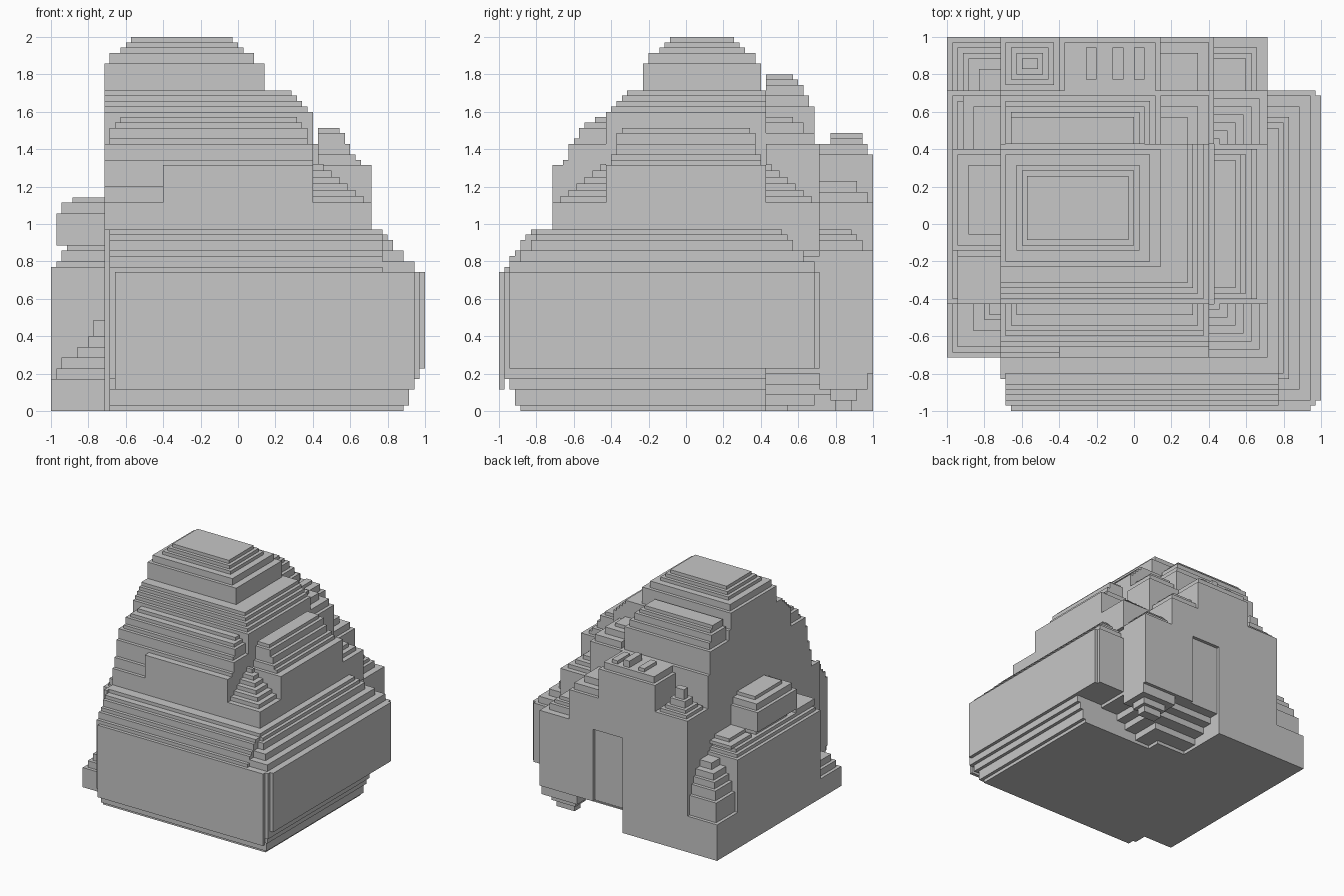
import bpy
import bmesh
from mathutils import Matrix, Vector

default_cube = bpy.data.objects.get("Cube")
if default_cube:
    bpy.data.objects.remove(default_cube, do_unlink=True)

# Everything sits on a grid of square cells, seventy cells to the longest side
CELL = 2 / 70
EDGE, WALL, INNER = 35, 25, 15      # outer face, middle wall, inner wall
LEDGE, SHELF = 34, 39               # heights of the two main floors

stone = bpy.data.materials.new("stone_grey")
stone.use_nodes = True
stone.diffuse_color = (0.57, 0.57, 0.57, 1)
stone.node_tree.nodes["Principled BSDF"].inputs["Base Color"].default_value = stone.diffuse_color


def add_box(bm, xs, ys, zs):
    """Add one box, given its limits in cells."""
    low = Vector((xs[0], ys[0], zs[0])) * CELL
    high = Vector((xs[1], ys[1], zs[1])) * CELL
    size = Matrix.Diagonal((*(high - low), 1))
    bmesh.ops.create_cube(bm, size=1, matrix=Matrix.Translation((low + high) / 2) @ size)


def terrace(name, xs, ys, floor, sides, steps):
    """Stack boxes; each step is (top height, inset), inset on the named sides
    only: L = -x, R = +x, F = front, B = back. A small letter halves the inset."""
    bm = bmesh.new()
    for top, inset in steps:
        shrink = {side: inset * (side in sides) + inset // 2 * (side.lower() in sides)
                  for side in "LRFB"}
        add_box(bm,
                (xs[0] + shrink["L"], xs[1] - shrink["R"]),
                (ys[0] + shrink["F"], ys[1] - shrink["B"]),
                (floor, top))
        floor = top
    mesh = bpy.data.meshes.new(name)
    bm.to_mesh(mesh)
    bm.free()
    mesh.materials.append(stone)
    part = bpy.data.objects.new(name, mesh)
    bpy.context.collection.objects.link(part)


def block(name, xs, ys, zs):
    """A terrace with a single step."""
    terrace(name, xs, ys, zs[0], "", [(zs[1], 0)])


def stairs(start, rise, run, count):
    """Even steps for the small pyramids."""
    return [(start + rise * i, run * i) for i in range(1, count + 1)]


# Broad base with stepped foot and stepped shoulder
terrace("base_foot", (-WALL + 1, EDGE), (-EDGE, INNER), 0, "RF",
        [(1, 4), (4, 3), (6, 2), (8, 1)])
terrace("base_body", (-WALL + 1, EDGE - 1), (-EDGE + 1, WALL), 8, "RFB",
        [(26, 0), (28, 1), (30, 3), (32, 5), (33, 6), (LEDGE, 7)])
terrace("base_front_shoulder", (-WALL + 1, 27), (-EDGE + 1, 0), 26, "F",
        [(27, 0), (29, 1), (30, 2), (32, 3), (33, 4), (LEDGE, 6)])
block("base_left_wall", (-WALL, -WALL + 1), (-29, WALL), (0, LEDGE))
block("base_front_face", (-23, 33), (-EDGE, -EDGE + 1), (4, 26))
block("base_right_face", (EDGE - 1, EDGE), (-33, 24), (8, 26))

# Middle floor
block("middle_floor", (-WALL, WALL), (-WALL, WALL), (LEDGE - 4, SHELF))

# Front dome and its forward slab
terrace("front_dome", (-WALL, INNER - 1), (-23, -INNER), SHELF, "Frl",
        [(47, 0), (50, 1), (51, 2), (53, 3), (54, 4), (55, 6)])
block("front_slab", (-14, 14), (-WALL, -23), (SHELF, 46))
block("front_slab_step", (-WALL, -14), (-24, -23), (SHELF, 42))

# Right dome
terrace("right_dome", (INNER, WALL), (-INNER, INNER), SHELF, "Rfb",
        [(46, 0), (47, 2), (48, 3), (50, 4), (52, 5), (53, 6)])

# Small pyramids that fill the corners of the middle floor
for corner, ys, sides in (("front", (-WALL, -INNER), "RF"), ("back", (INNER, WALL), "RB")):
    terrace(corner + "_corner_pyramid", (INNER - 1, WALL), ys, SHELF, sides,
            stairs(SHELF, 1.2, 1.5, 6))

# Upper body and crowning tower
terrace("upper_body", (-WALL, INNER - 1), (-INNER, INNER), SHELF, "RF",
        [(56, 0), (57, 1), (58, 2), (59, 3), (60, 4)])
block("tower", (-WALL, 5), (-8, INNER - 1), (60, 65))
terrace("tower_cap", (-WALL, 4), (-8, INNER - 1), 65, "LRFB",
        [(67, 1), (68, 3), (69, 4), (70, 5)])

# Domes behind the tower
terrace("rear_dome", (-WALL, 5), (INNER, WALL), SHELF, "RBl",
        [(50, 0), (57, 1), (59, 2), (61, 3), (62, 4), (63, 5)])
terrace("rear_side_dome", (5, INNER), (INNER, WALL), SHELF, "RB",
        [(50, 0), (52, 1), (54, 3), (55, 5)])

# Back wing: solid wall with a shallow doorway recess
block("back_wing_left", (-WALL, -3), (INNER, EDGE), (0, 29))
block("back_wing_core", (-3, WALL), (INNER, EDGE - 1), (7, 29))
block("back_wing_face", (7, WALL), (EDGE - 1, EDGE), (7, 29))
terrace("back_wing_low_top", (INNER, WALL), (WALL, EDGE), 29, "RB",
        [(30, 0), (32, 2), (33, 3), (LEDGE, 4)])
terrace("back_wing_mid_top", (5, INNER), (WALL, EDGE), 29, "RB",
        [(SHELF, 0), (41, 1), (43, 3)])
terrace("back_wing_high_top", (-14, 5), (WALL, EDGE), 29, "RLB",
        [(48, 0), (50, 1)])
for x in (-9, -4, 0):
    block("back_wing_crest", (x, x + 2), (27, 33), (50, 51 + (x == -4)))
block("back_wing_end_top", (-WALL, -14), (WALL, EDGE), (29, 40))
terrace("back_wing_end_pyramid", (-WALL, -14), (WALL, EDGE), 40, "LRFB",
        [(41, 1), (42, 2), (44, 3), (47, 4)])

# Inverted steps under the back wing
terrace("underside_steps", (-3, 22), (INNER, EDGE - 1), 0, "RB",
        [(1, 15), (3, 10), (5, 6), (7, 3)])
terrace("underside_foot", (13, WALL), (WALL, EDGE - 1), 0, "LRFB",
        [(2, 3), (4, 2), (7, 0)])

# Left wing with its overhanging dome
LEFT = (-EDGE, -WALL)
terrace("left_wing", LEFT, (-INNER, WALL), 0, "LFB",
        [(27, 0), (28, 1), (29, 2)])
terrace("left_dome", (-LEDGE, -WALL), (-5, 14), 29, "LFB",
        [(31, 2), (37, 0), (SHELF, 1), (40, 3)])
block("left_box", (-33, -WALL), (-INNER, -6), (28, 30))
terrace("left_rear_steps", (-33, -WALL), (14, WALL), 29, "LB",
        [(30, 1), (31, 3)])

# Low corners at both ends of the left wing
terrace("left_front_corner", LEFT, (-WALL, -INNER), 0, "LF",
        [(6, 0), (8, 1), (10, 2), (12, 5), (14, 7), (17, 8)])
terrace("left_back_corner", LEFT, (WALL, EDGE), 0, "LB",
        [(11, 0), (17, 1), (20, 2), (22, 3), (24, 4), (26, 6)])
